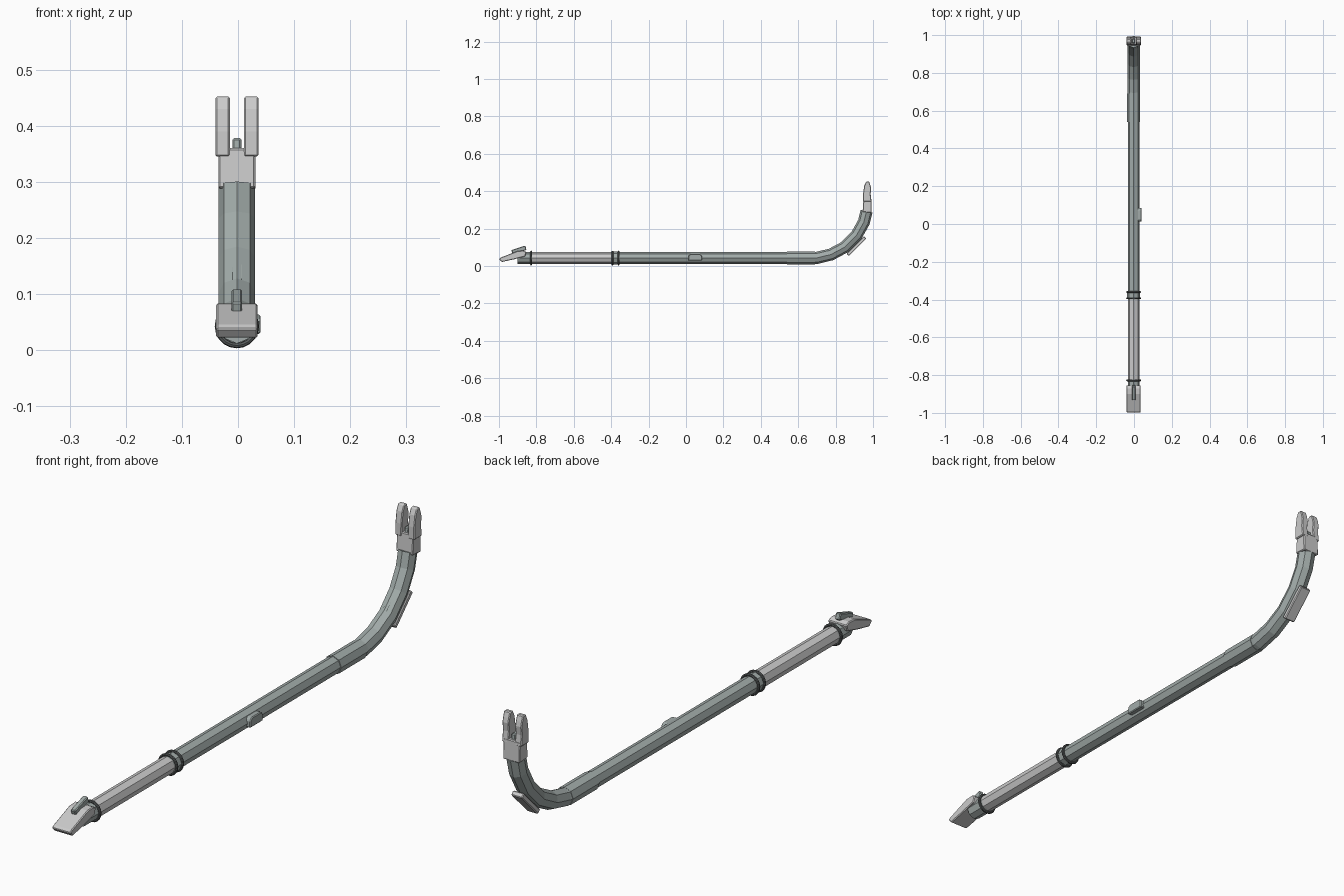
import bpy, bmesh, math
from mathutils import Vector

if "Cube" in bpy.data.objects:
    bpy.data.objects.remove(bpy.data.objects["Cube"])

CX, CZ = -0.002, 0.043      # bar axis


def material(name, c):
    m = bpy.data.materials.new(name)
    m.diffuse_color = (*c, 1)
    m.use_nodes = True
    m.node_tree.nodes["Principled BSDF"].inputs["Base Color"].default_value = m.diffuse_color
    return m


STEEL = material("green_grey", (0.36, 0.41, 0.40))
DARK = material("dark_rubber", (0.10, 0.11, 0.11))


def finish(name, bm, mat=None, bevel=0):
    bmesh.ops.recalc_face_normals(bm, faces=bm.faces[:])
    me = bpy.data.meshes.new(name)
    bm.to_mesh(me)
    bm.free()
    ob = bpy.data.objects.new(name, me)
    bpy.context.collection.objects.link(ob)
    if mat:
        me.materials.append(mat)
    if bevel:
        b = ob.modifiers.new("bevel", 'BEVEL')
        b.width, b.segments = bevel, 1
    return ob


def sweep(name, path, radius, mat=None, sides=8):
    """Polygonal tube along a path in the yz plane."""
    bm = bmesh.new()
    pts = [Vector((CX, y, z)) for y, z in path]
    rings = []
    for i, p in enumerate(pts):
        t = (pts[min(i + 1, len(pts) - 1)] - pts[max(i - 1, 0)]).normalized()
        n = Vector((0, -t.z, t.y))
        angles = [2 * math.pi * k / sides for k in range(sides)]
        rings.append([bm.verts.new(p + Vector((radius * math.cos(a), 0, 0)) + n * radius * math.sin(a))
                      for a in angles])
    for a, b in zip(rings, rings[1:]):
        for k in range(sides):
            j = (k + 1) % sides
            bm.faces.new((a[k], a[j], b[j], b[k]))
    bm.faces.new(rings[0])
    bm.faces.new(rings[-1])
    return finish(name, bm, mat)


def slab(name, profile, x0, x1, mat=None, bevel=0.003):
    """yz profile extruded from x0 to x1 (relative to the bar axis)."""
    bm = bmesh.new()
    f = bm.faces.new([bm.verts.new((CX + x0, y, z)) for y, z in profile])
    new = bmesh.ops.extrude_face_region(bm, geom=[f])["geom"]
    bmesh.ops.translate(bm, vec=(x1 - x0, 0, 0), verts=[v for v in new if isinstance(v, bmesh.types.BMVert)])
    return finish(name, bm, mat, bevel)


def bar(name, y, z, length, thick, angle, half, mat=None, bevel=0.003):
    """Tilted rectangular strip."""
    c, s = math.cos(math.radians(angle)), math.sin(math.radians(angle))
    prof = [(y + u * length / 2 * c - v * thick / 2 * s, z + u * length / 2 * s + v * thick / 2 * c)
            for u, v in ((-1, -1), (1, -1), (1, 1), (-1, 1))]
    return slab(name, prof, -half, half, mat, bevel)


# straight bar, grip, end socket and sleeve
sweep("shaft", [(-0.40, CZ), (0.60, CZ)], 0.031, STEEL)
sweep("grip", [(-0.83, CZ), (-0.39, CZ)], 0.031)
sweep("end_socket", [(-0.90, CZ), (-0.82, CZ)], 0.031, STEEL)
sweep("collar", [(-0.395, CZ), (-0.36, CZ)], 0.034, STEEL)
sweep("bend_sleeve", [(0.54, CZ), (0.69, CZ)], 0.034, STEEL)

# rubber rings
for i, y in enumerate((-0.828, -0.393, -0.360)):
    bpy.ops.mesh.primitive_torus_add(major_segments=20, minor_segments=8, major_radius=0.0345,
                                     minor_radius=0.005, location=(CX, y, CZ), rotation=(math.pi / 2, 0, 0))
    ring = bpy.context.object
    ring.name = f"ring_{i + 1}"
    ring.data.materials.append(DARK)

# curved neck with inner strip and outer striking plate
sweep("bend", [(0.67, CZ), (0.70, 0.044), (0.775, 0.062), (0.85, 0.102), (0.912, 0.165),
               (0.951, 0.235), (0.965, 0.293)], 0.0325, STEEL)
bar("inner_strip", 0.863, 0.148, 0.125, 0.012, 45, 0.011, STEEL)
bar("striking_plate", 0.911, 0.107, 0.132, 0.018, 45, 0.022)

# forked claw
slab("claw_base", [(0.944, 0.289), (0.993, 0.285), (0.991, 0.36), (0.949, 0.36)], -0.033, 0.033)
prong = [(0.946, 0.345), (0.992, 0.345), (0.987, 0.385), (0.990, 0.415), (0.986, 0.432),
         (0.979, 0.452), (0.963, 0.452), (0.953, 0.43), (0.947, 0.39)]
for name, side in (("left_prong", -1), ("right_prong", 1)):
    slab(name, prong, *sorted((side * 0.0125, side * 0.0385)))
slab("claw_notch_block", [(0.955, 0.35), (0.983, 0.35), (0.981, 0.378), (0.958, 0.378)], -0.008, 0.008, STEEL)

# chisel end with top rib
slab("chisel", [(-1.0, 0.038), (-0.985, 0.022), (-0.92, 0.036), (-0.86, 0.052), (-0.853, 0.075),
                (-0.87, 0.083), (-0.90, 0.081), (-0.99, 0.046)], -0.037, 0.037)
bar("chisel_rib", -0.893, 0.086, 0.078, 0.024, 18, 0.0095, STEEL)

# side button
slab("side_button", [(0.013, 0.029), (0.085, 0.029), (0.085, 0.055), (0.075, 0.064), (0.023, 0.064), (0.013, 0.055)],
     0.02, 0.042, STEEL)
